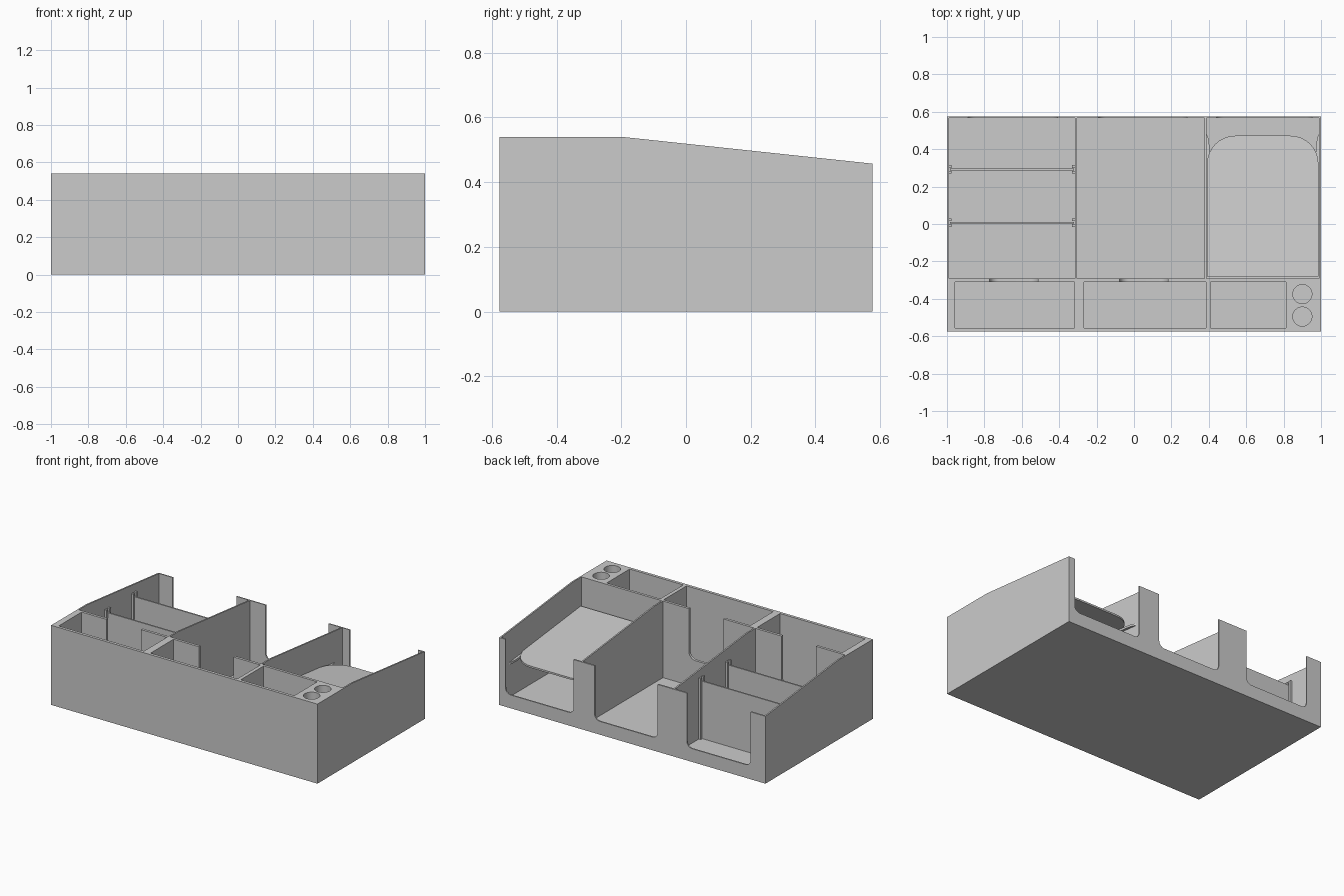
import bpy, bmesh
from math import sin, cos, pi

if "Cube" in bpy.data.objects:
    bpy.data.objects.remove(bpy.data.objects["Cube"])

FLOOR = 0.02
SLOPE = 0.107  # fall of the top edge and of the sloped shelf


def prism(name, pts, axis, lo, hi, slope=0.0):
    """Extrude a 2D profile along an axis, optionally shearing z along y."""
    place = {'X': lambda a, b, t: (t, a, b),
             'Y': lambda a, b, t: (a, t, b),
             'Z': lambda a, b, t: (a, b, t)}[axis]
    bm = bmesh.new()
    face = bm.faces.new([bm.verts.new(place(a, b, lo)) for a, b in pts])
    res = bmesh.ops.extrude_face_region(bm, geom=[face])
    move = place(0, 0, hi - lo)
    bmesh.ops.translate(bm, vec=move, verts=[v for v in res['geom'] if isinstance(v, bmesh.types.BMVert)])
    for v in bm.verts:
        v.co.z -= slope * v.co.y
    bmesh.ops.recalc_face_normals(bm, faces=bm.faces)
    mesh = bpy.data.meshes.new(name)
    bm.to_mesh(mesh)
    bm.free()
    obj = bpy.data.objects.new(name, mesh)
    bpy.context.collection.objects.link(obj)
    return obj


def rect(x0, x1, y0, y1):
    return [(x0, y0), (x1, y0), (x1, y1), (x0, y1)]


def arc(cx, cy, r, a0, a1, n=8):
    return [(cx + r * cos(a0 + (a1 - a0) * i / n), cy + r * sin(a0 + (a1 - a0) * i / n)) for i in range(n + 1)]


def box(name, x0, x1, y0, y1, z0, z1):
    return prism(name, rect(x0, x1, y0, y1), 'Z', z0, z1)


def u_notch(x0, x1, z0, r, y0, y1):
    pts = [(x1, 0.7), (x0, 0.7)] + arc(x0 + r, z0 + r, r, pi, 1.5 * pi) + arc(x1 - r, z0 + r, r, 1.5 * pi, 2 * pi)
    return prism("notch_cutter", pts, 'Y', y0, y1)


def cut(obj, cutter):
    mod = obj.modifiers.new("cut", 'BOOLEAN')
    mod.operation, mod.solver, mod.object = 'DIFFERENCE', 'EXACT', cutter
    mesh = bpy.data.meshes.new_from_object(obj.evaluated_get(bpy.context.evaluated_depsgraph_get()))
    obj.modifiers.clear()
    obj.data = mesh
    bpy.data.objects.remove(cutter)


def smooth(obj):
    bpy.ops.object.select_all(action='DESELECT')
    obj.select_set(True)
    bpy.context.view_layer.objects.active = obj
    bpy.ops.object.shade_smooth_by_angle()


# Solid tray block with sloping top
tray = prism("tray_body", [(-0.576, 0), (0.576, 0), (0.576, 0.457), (-0.2, 0.54), (-0.576, 0.54)], 'X', -1, 1)

# Three large rear compartments
for x0, x1 in [(-0.99, -0.316), (-0.306, 0.377), (0.387, 0.99)]:
    cut(tray, box("bay_cutter", x0, x1, -0.292, 0.567, FLOOR, 0.7))

# Three front pockets
for x0, x1 in [(-0.957, -0.317), (-0.267, 0.385), (0.41, 0.812)]:
    cut(tray, box("pocket_cutter", x0, x1, -0.556, -0.31, FLOOR, 0.7))

# Two round pen holes
for y in (-0.375, -0.495):
    cut(tray, prism("hole_cutter", arc(0.9, y, 0.051, 0, 2 * pi, 48)[:-1], 'Z', FLOOR, 0.7))

# Rounded openings in the back wall
for x0, x1 in [(-0.888, -0.41), (-0.19, 0.283), (0.44, 0.953)]:
    cut(tray, u_notch(x0, x1, 0.09, 0.04, 0.55, 0.6))

# Openings between front pockets and rear compartments
for x0, x1 in [(-0.772, -0.512), (-0.077, 0.183)]:
    cut(tray, u_notch(x0, x1, 0.2, 0.05, -0.32, -0.28))
smooth(tray)

# Divider plates of the left compartment, held by guide ribs
for i, y in enumerate((0.292, 0.007)):
    box(f"divider_plate_{i}", -0.985, -0.321, y - 0.005, y + 0.005, FLOOR, 0.41)
    for x in (-0.99, -0.331):
        for y0 in (y + 0.008, y - 0.023):
            box("divider_rib", x, x + 0.015, y0, y0 + 0.015, FLOOR, 0.435)

# Sloped shelf with rounded rear corners in the right compartment
TOP = 0.318  # shelf height at y = 0
outline = [(0.391, -0.28), (0.986, -0.28)] + arc(0.836, 0.322, 0.15, 0, pi / 2) + arc(0.541, 0.322, 0.15, pi / 2, pi)
smooth(prism("sloped_shelf", outline, 'Z', TOP - 0.012, TOP, SLOPE))

# Ledges carrying the shelf, tapering out at the rear
for name, wall, d in [("left_ledge", 0.387, 1), ("right_ledge", 0.99, -1)]:
    pts = [(wall, -0.292), (wall + d * 0.016, -0.292), (wall + d * 0.016, 0.42),
           (wall + d * 0.012, 0.452), (wall + d * 0.006, 0.472), (wall, 0.482)]
    prism(name, pts, 'Z', TOP - 0.026, TOP - 0.012, SLOPE)
prism("front_ledge", rect(0.403, 0.974, -0.292, -0.275), 'Z', TOP - 0.026, TOP - 0.012, SLOPE)
